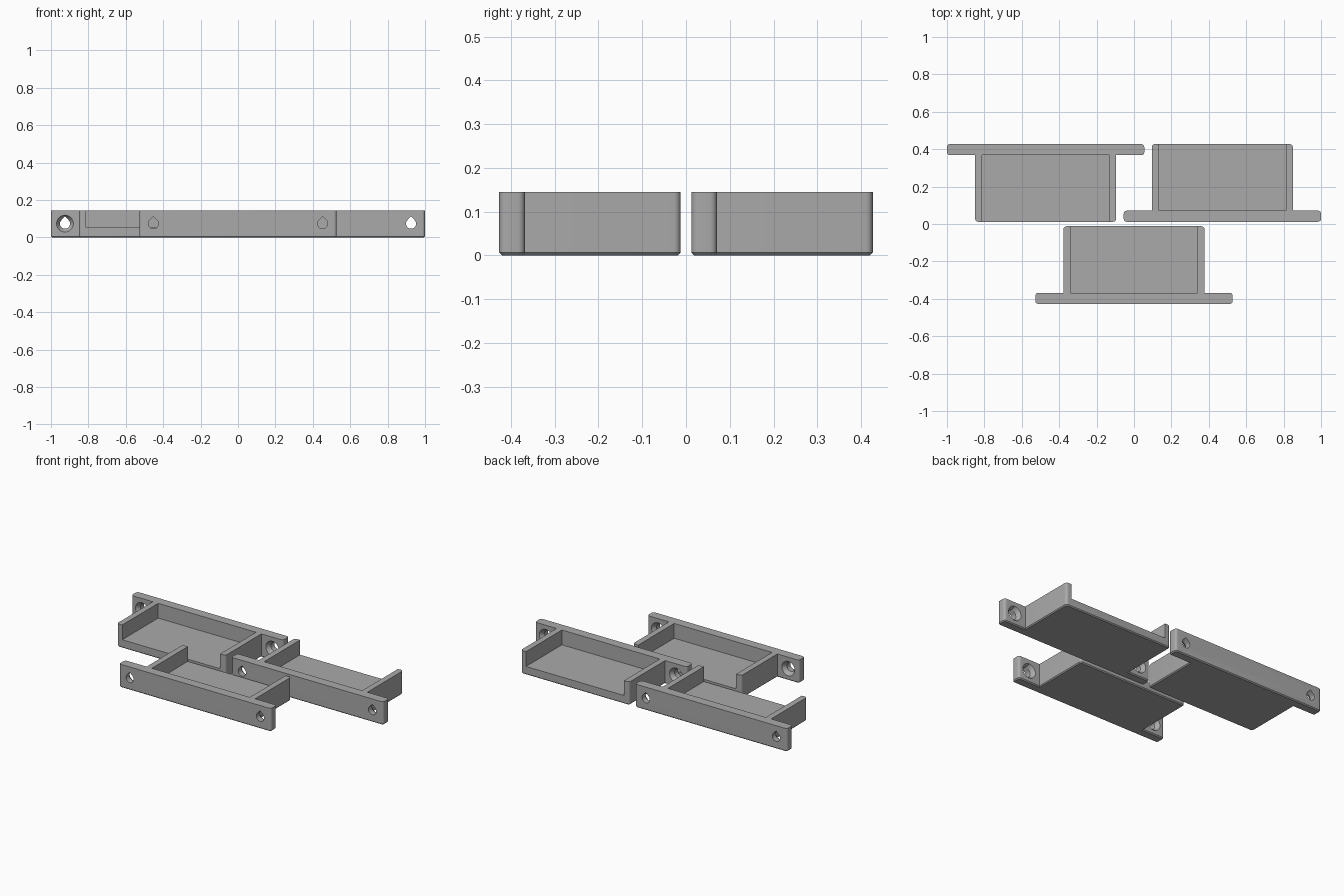
import bpy, bmesh, math

if "Cube" in bpy.data.objects:
    bpy.data.objects.remove(bpy.data.objects["Cube"], do_unlink=True)

HEIGHT, DEPTH, PLATE = 0.145, 0.415, 0.059
PLATE_X, BOX_X, TRAY_X = 0.5275, 0.377, 0.34
FLOOR, HOLE_X, HOLE_Z = 0.052, 0.4525, 0.0735
HOLE_R, SINK_R, CORNER, CHAMFER = 0.027, 0.045, 0.016, 0.006

grey = bpy.data.materials.new("plain grey")
grey.use_nodes = True
colour = (0.4, 0.4, 0.4, 1)
grey.diffuse_color = colour
grey.node_tree.nodes["Principled BSDF"].inputs["Base Color"].default_value = colour


def make_object(name, bm):
    bmesh.ops.recalc_face_normals(bm, faces=bm.faces)
    mesh = bpy.data.meshes.new(name)
    bm.to_mesh(mesh)
    bm.free()
    mesh.materials.append(grey)
    obj = bpy.data.objects.new(name, mesh)
    bpy.context.collection.objects.link(obj)
    return obj


def bracket_body(name):
    # T-shaped outline: mounting plate in front, box behind it
    half = [(PLATE_X, 0), (PLATE_X, PLATE), (BOX_X, PLATE), (BOX_X, DEPTH)]
    outline = half + [(-x, y) for x, y in reversed(half)]
    bm = bmesh.new()
    base = bm.faces.new([bm.verts.new((x, y, 0)) for x, y in outline])
    top = bmesh.ops.extrude_face_region(bm, geom=[base])["geom"]
    bmesh.ops.translate(bm, vec=(0, 0, HEIGHT),
                        verts=[v for v in top if isinstance(v, bmesh.types.BMVert)])
    bmesh.ops.recalc_face_normals(bm, faces=bm.faces)
    # rounded upright corners, then a small chamfer around the foot
    upright = [e for e in bm.edges
               if abs(e.verts[0].co.z - e.verts[1].co.z) > 0.1 and e.is_convex]
    bmesh.ops.bevel(bm, geom=upright, offset=CORNER, segments=6,
                    profile=0.5, affect='EDGES')
    foot = [e for e in bm.edges if all(v.co.z < 0.001 for v in e.verts)]
    bmesh.ops.bevel(bm, geom=foot, offset=CHAMFER, segments=1, affect='EDGES')
    return make_object(name, bm)


def hole_ring(bm, x, y, radius, pointed):
    ring = []
    for i in range(32):
        a = math.tau * i / 32
        up = min(a, math.tau - a)
        r = radius
        if pointed and up < math.pi / 4:
            r = radius / math.cos(math.pi / 4 - up)
        ring.append(bm.verts.new((x + r * math.sin(a), y, HOLE_Z + r * math.cos(a))))
    return ring


def bracket_cutter():
    bm = bmesh.new()
    # tray space, open at the far end
    bmesh.ops.create_cube(bm, size=1)
    for v in bm.verts:
        v.co.x *= 2 * TRAY_X
        v.co.y = PLATE if v.co.y < 0 else DEPTH + 0.1
        v.co.z = FLOOR if v.co.z < 0 else HEIGHT + 0.1
    # teardrop screw holes with a countersink on the tray side
    for x in (-HOLE_X, HOLE_X):
        rings = [hole_ring(bm, x, -0.02, HOLE_R, True),
                 hole_ring(bm, x, PLATE - 0.024, HOLE_R, True),
                 hole_ring(bm, x, PLATE, SINK_R, False),
                 hole_ring(bm, x, PLATE + 0.02, SINK_R, False)]
        bm.faces.new(rings[0])
        bm.faces.new(rings[-1])
        for a, b in zip(rings, rings[1:]):
            for i in range(32):
                j = (i + 1) % 32
                bm.faces.new((a[i], a[j], b[j], b[i]))
    cutter = make_object("cutter", bm)
    cutter.hide_render = True
    return cutter


def bracket(name, x, y, turn):
    body, cutter = bracket_body(name), bracket_cutter()
    cut = body.modifiers.new("cut", 'BOOLEAN')
    cut.operation, cut.solver, cut.object = 'DIFFERENCE', 'EXACT', cutter
    bpy.context.view_layer.update()
    bpy.ops.object.select_all(action='DESELECT')
    body.select_set(True)
    bpy.context.view_layer.objects.active = body
    bpy.ops.object.modifier_apply(modifier="cut")
    bpy.data.objects.remove(cutter, do_unlink=True)
    bpy.ops.object.shade_smooth_by_angle(angle=math.radians(30))
    body.location = (x, y, 0)
    body.rotation_euler.z = turn


bracket("front_bracket", 0, -0.427, 0)
bracket("back_left_bracket", 0.4725, 0.012, 0)
bracket("back_right_bracket", -0.4725, 0.427, math.pi)
